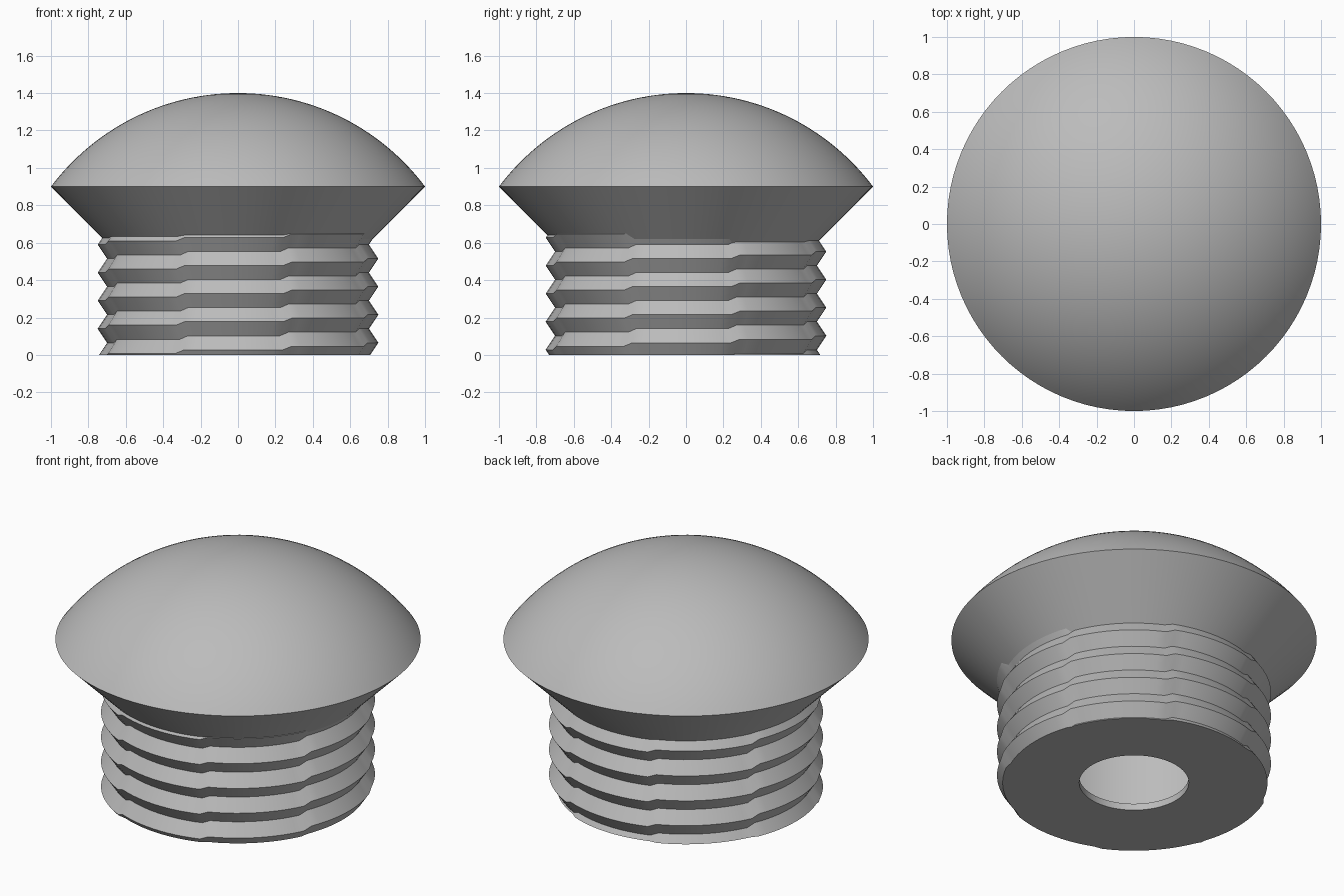
import bpy
import bmesh
from math import sin, cos, pi, asin

old = bpy.data.objects.get("Cube")
if old:
    bpy.data.objects.remove(old, do_unlink=True)

SEG = 96
PITCH = 0.15
CREST, ROOT = 0.75, 0.70
DOME_R, DOME_Z = 1.25, 0.15
HOLE_R = 0.3

grey = bpy.data.materials.new("plain_grey")
grey.use_nodes = True
grey.diffuse_color = (0.5, 0.5, 0.5, 1)
grey.node_tree.nodes["Principled BSDF"].inputs["Base Color"].default_value = (0.5, 0.5, 0.5, 1)


def wrapped_grid(rows, point):
    """Skin of rows x SEG quads; point(row, angle) gives radius and height."""
    bm = bmesh.new()
    grid = []
    for k in range(rows):
        line = []
        for j in range(SEG + 1):
            a = 2 * pi * j / SEG
            r, z = point(k, a)
            line.append(bm.verts.new((r * cos(a), r * sin(a), z)))
        grid.append(line)
    for low, high in zip(grid, grid[1:]):
        for j in range(SEG):
            bm.faces.new((low[j], low[j + 1], high[j + 1], high[j]))
    bmesh.ops.remove_doubles(bm, verts=bm.verts, dist=0.0001)
    return bm


def finish(name, bm):
    mesh = bpy.data.meshes.new(name)
    bm.to_mesh(mesh)
    bm.free()
    mesh.materials.append(grey)
    obj = bpy.data.objects.new(name, mesh)
    bpy.context.collection.objects.link(obj)
    bpy.ops.object.select_all(action='DESELECT')
    obj.select_set(True)
    bpy.context.view_layer.objects.active = obj
    bpy.ops.object.shade_smooth_by_angle(angle=pi / 6)
    return obj


def revolve(name, profile):
    return finish(name, wrapped_grid(len(profile), lambda k, a: profile[k]))


def dome_arc(radius, rim, steps=28):
    """Points from the rim of a spherical cap up to its apex."""
    start = asin(rim / radius)
    angles = [start * (1 - i / steps) for i in range(steps + 1)]
    return [(radius * sin(t), DOME_Z + radius * cos(t)) for t in angles]


# Domed head with its conical underside
revolve("domed_head", [(0.69, 0.59)] + dome_arc(DOME_R, 1.0))

# Hollow inside and the short opening in the base
cavity = [(HOLE_R, 0), (HOLE_R, 0.04), (0.66, 0.04), (0.66, 0.617)]
revolve("inner_cavity", (cavity + dome_arc(DOME_R - 0.04, 0.946))[::-1])


# Threaded shank: a V thread climbing in eighth-turn steps
def thread_point(k, a):
    row = k - 4
    climb = round(a / (pi / 4) + 1e-6) * PITCH / 8
    return (CREST if row % 2 == 0 else ROOT), 0.065 + row * PITCH / 2 + climb


shank = wrapped_grid(16, thread_point)
for height, up in ((0.655, 1), (0, -1)):
    bmesh.ops.bisect_plane(shank, geom=shank.verts[:] + shank.edges[:] + shank.faces[:],
                           plane_co=(0, 0, height), plane_no=(0, 0, up), clear_outer=True)

# Flat base ring between the thread and the opening
rim = [e for e in shank.edges if e.is_boundary and all(abs(v.co.z) < 1e-4 for v in e.verts)]
circle = bmesh.ops.create_circle(shank, segments=SEG, radius=HOLE_R)["verts"]
ring = list({e for v in circle for e in v.link_edges})
base = bmesh.ops.triangle_fill(shank, edges=rim + ring, use_beauty=True, normal=(0, 0, -1))
for f in base["geom"]:
    if isinstance(f, bmesh.types.BMFace):
        f.normal_update()
        if f.normal.z > 0:
            f.normal_flip()
finish("threaded_shank", shank)
